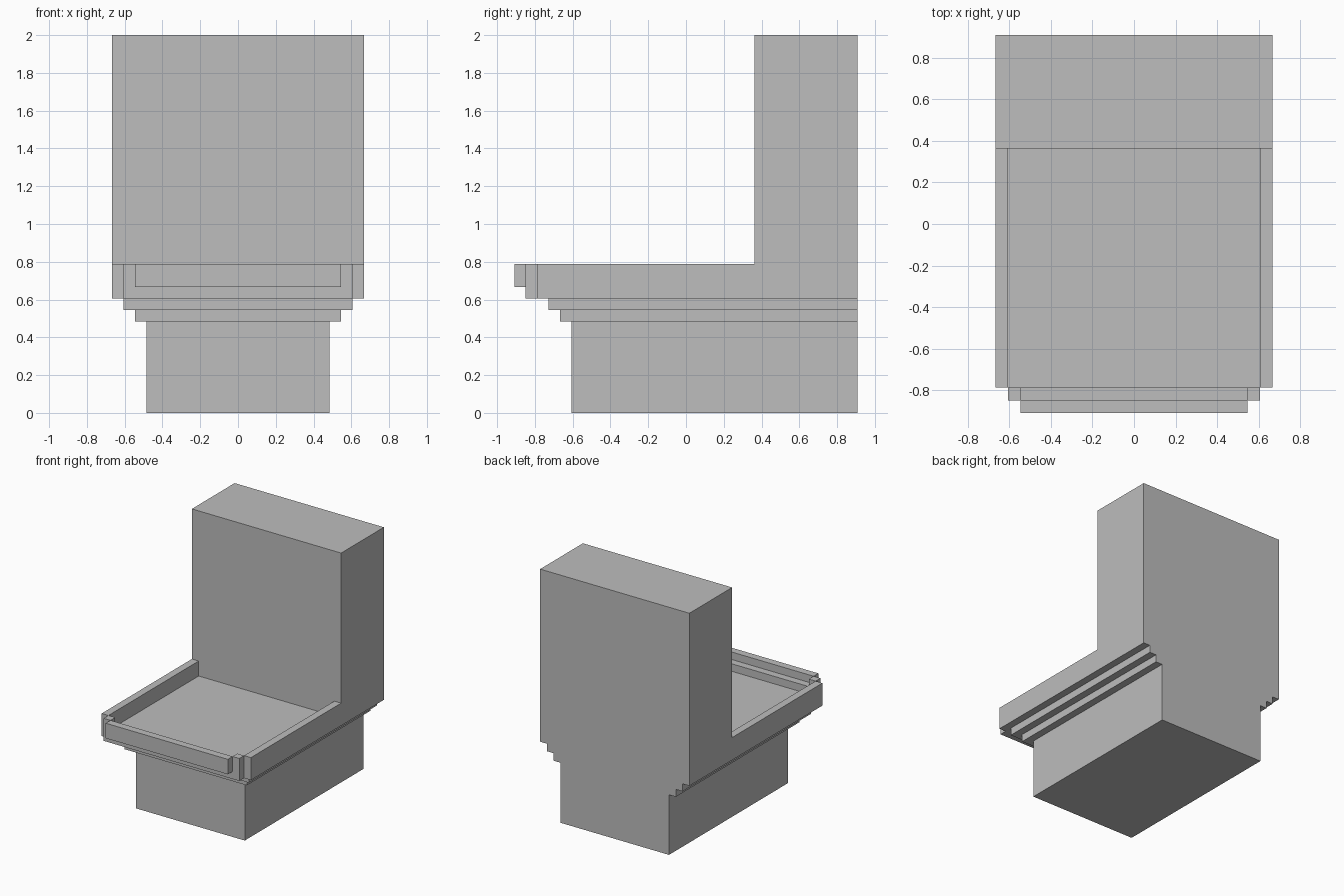
import bpy
import bmesh
from mathutils import Matrix, Vector

# Remove the default object
cube = bpy.data.objects.get("Cube")
if cube:
    bpy.data.objects.remove(cube, do_unlink=True)

U = 2 / 33      # one grid step: the model is 33 steps tall
BACK = 15       # every main block ends flush at the back

# Single plain grey material
GREY = (0.51, 0.51, 0.51, 1.0)
grey = bpy.data.materials.new("plain grey")
grey.diffuse_color = GREY
grey.use_nodes = True
for node in grey.node_tree.nodes:
    if node.type == 'BSDF_PRINCIPLED':
        node.inputs["Base Color"].default_value = GREY


def block(name, x, y, z):
    """Box from (min, max) ranges given in grid steps."""
    size = Vector([(r[1] - r[0]) * U for r in (x, y, z)])
    centre = Vector([(r[0] + r[1]) * U / 2 for r in (x, y, z)])
    bm = bmesh.new()
    bmesh.ops.create_cube(bm, size=1, matrix=Matrix.Diagonal(size.to_4d()))
    mesh = bpy.data.meshes.new(name)
    bm.to_mesh(mesh)
    bm.free()
    mesh.materials.append(grey)
    obj = bpy.data.objects.new(name, mesh)
    obj.location = centre
    bpy.context.collection.objects.link(obj)
    return obj


def mirrored(name, x, y, z):
    """A left (+x) box and its right-hand twin."""
    block("left_" + name, x, y, z)
    block("right_" + name, (-x[1], -x[0]), y, z)


# Pedestal and the two steps that widen towards the seat
block("pedestal", (-8, 8), (-10, BACK), (0, 8))
block("lower_step", (-9, 9), (-11, BACK), (8, 9))
block("upper_step", (-10, 10), (-12, BACK), (9, 10))

# Seat floor and tall backrest
block("seat", (-11, 11), (-13, 6), (10, 11))
block("backrest", (-11, 11), (6, BACK), (10, 33))

# Raised rim: side rails, corner posts, low front ledge and front lip
mirrored("rail", (10, 11), (-13, 6), (11, 13))
mirrored("corner_post", (9, 10), (-14, -13), (10, 13))
block("front_ledge", (-9, 9), (-14, -13), (10, 12))
block("front_lip", (-9, 9), (-15, -14), (11, 13))
